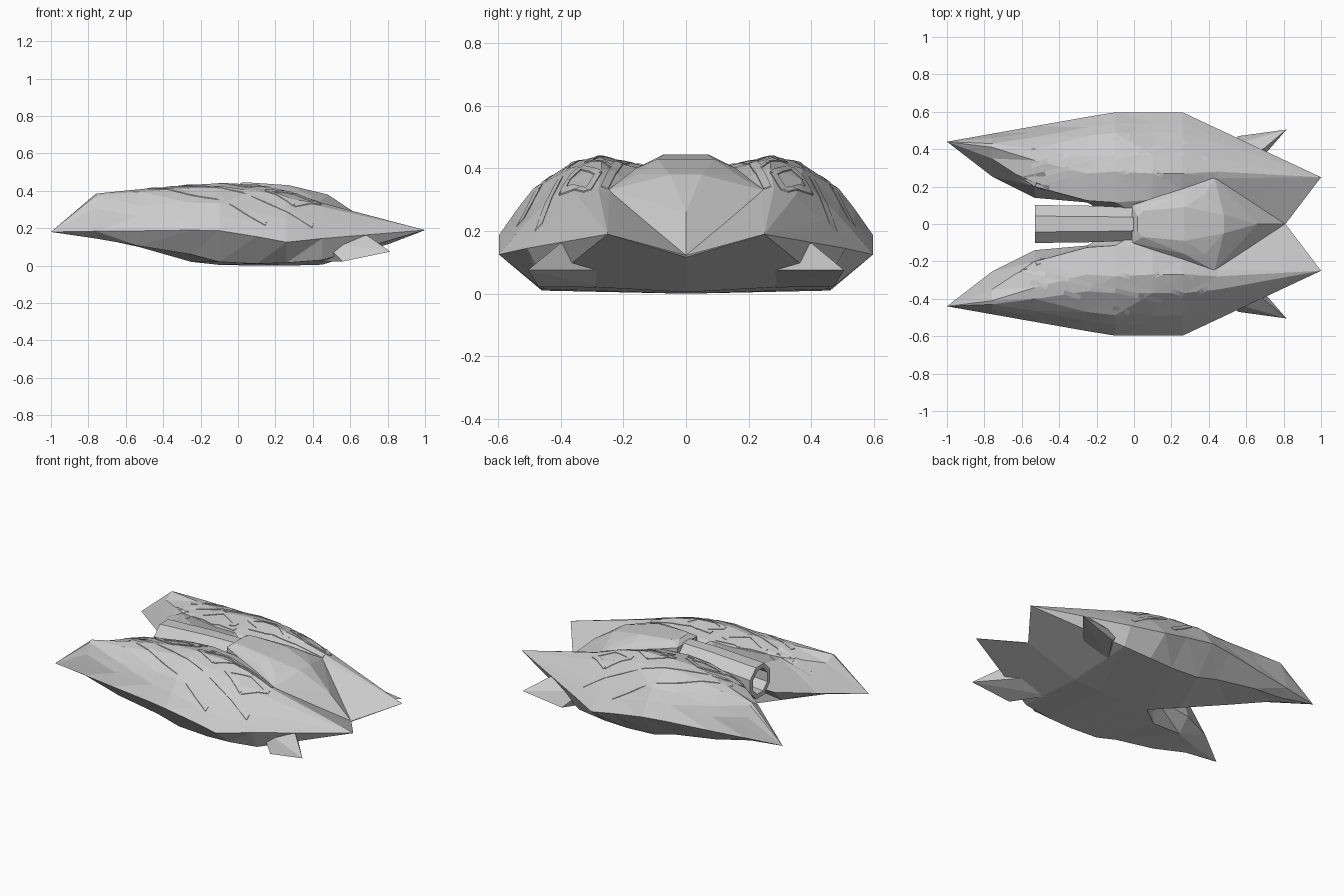
import bpy, bmesh, math
from mathutils import Vector
from mathutils.bvhtree import BVHTree

if "Cube" in bpy.data.objects:
    bpy.data.objects.remove(bpy.data.objects["Cube"])


def finish(bm, name, mirror=True):
    bmesh.ops.remove_doubles(bm, verts=bm.verts, dist=0.0005)
    bmesh.ops.recalc_face_normals(bm, faces=bm.faces)
    me = bpy.data.meshes.new(name)
    bm.to_mesh(me)
    ob = bpy.data.objects.new(name, me)
    bpy.context.collection.objects.link(ob)
    if mirror:
        m = ob.modifiers.new("mirror", 'MIRROR')
        m.use_axis = (False, True, False)
        m.use_mirror_merge = False
    return ob


def loft(bm, rings, close_loop=False):
    vs = [[bm.verts.new(p) for p in r] for r in rings]
    n = len(vs[0])
    pairs = list(zip(vs, vs[1:])) + ([(vs[-1], vs[0])] if close_loop else [])
    for a, b in pairs:
        for i in range(n):
            j = (i + 1) % n
            bm.faces.new((a[i], a[j], b[j], b[i]))
    return vs


def hull(name, pts, mirror=True):
    bm = bmesh.new()
    for p in pts:
        bm.verts.new(p)
    r = bmesh.ops.convex_hull(bm, input=bm.verts)
    junk = [g for g in r["geom_interior"] if isinstance(g, bmesh.types.BMVert)]
    bmesh.ops.delete(bm, geom=junk, context='VERTS')
    return finish(bm, name, mirror)


# side hull section: chine, rounded shoulder, top, inner wall, belly
def section(x, chine_z, belly_z, top, ridge, inner, wall, keel):
    cy = min(.597, .44 + .177 * (x + 1), .597 - .469 * (x - .26))
    chine = Vector((x, cy, chine_z))
    t = Vector((x, *top))
    ring = [chine]
    rise = (.37, .65) if x < 0 else (.29, .52)   # the shoulder is flatter forward
    for fy, fz in zip((.26, .48), rise):
        ring.append(Vector((x, cy + (t.y - cy) * fy, chine_z + (t.z - chine_z) * fz)))
    ring += [t] + [Vector((x, *p)) for p in (ridge, inner, wall, keel)]
    return ring + [Vector((x, min(.46, cy - .06), belly_z))]


tail, nose = Vector((-1, .44, .18)), Vector((1, .25, .19))
rings = [
    [tail] * 9,
    section(-.76, .184, .145, (.43, .375), (.41, .385), (.35, .35), (.255, .19), (.35, .15)),
    section(-.53, .186, .105, (.40, .395), (.34, .408), (.20, .385), (.14, .18), (.22, .10)),
    section(-.25, .19, .06, (.36, .415), (.27, .432), (.125, .40), (.115, .2), (.12, .02)),
    section(-.10, .187, .02, (.37, .415), (.28, .44), (.115, .405), (.03, .2), (0, .004)),
    section(.10, .155, .01, (.37, .40), (.27, .432), (.13, .395), (0, .3), (0, 0)),
    section(.26, .125, .015, (.37, .365), (.27, .40), (.19, .37), (0, .28), (0, 0)),
    section(.45, .145, .03, (.35, .315), (.28, .335), (.245, .325), (0, .21), (0, .005)),
]
# nose section runs straight to the tip, with the notch on the centre line
front = [p.lerp(nose, .655) for p in rings[-1]]
front[6], front[7] = Vector((.81, 0, .122)), Vector((.81, 0, .117))
rings += [front, [nose] * 9]
bm = bmesh.new()
loft(bm, rings)
bmesh.ops.remove_doubles(bm, verts=bm.verts, dist=0.0005)
bmesh.ops.dissolve_degenerate(bm, edges=bm.edges, dist=0.0005)
bmesh.ops.triangulate(bm, faces=bm.faces)
tree = BVHTree.FromBMesh(bm)
finish(bm, "side_hull")

# central canopy with its faceted front
half = [(.02, .04, .445), (-.01, .10, .42), (-.01, .10, .36), (.05, .07, .445),
        (.27, .09, .43), (.27, .16, .40), (.38, .16, .38), (.48, .05, .38),
        (.43, .25, .33), (.66, 0, .26), (.81, 0, .12)]
hull("canopy", [(x, s * y, z) for x, y, z in half for s in (1, -1)], mirror=False)


# rear exhaust tube, octagonal and hollow, rising gently towards the canopy
def octagon(x, r):
    z = .305 + .065 * (x + .53)
    angles = [math.pi / 8 + math.pi / 4 * i for i in range(8)]
    return [(x, r * math.cos(a), z + r * math.sin(a)) for a in angles]


bm = bmesh.new()
loft(bm, [octagon(-.53, .11), octagon(-.2, .105), octagon(.06, .09),
          octagon(.05, .07), octagon(-.53, .08)], close_loop=True)
bm.faces.new([bm.verts.new(p) for p in octagon(-.1, .077)])
finish(bm, "exhaust_tube", mirror=False)

# lower fins
hull("lower_fin", [(.69, .40, .162), (.815, .505, .075), (.56, .47, .022),
                   (.42, .26, .02), (.62, .28, .075), (.45, .40, .13)])


# raised strips that follow the hull surface
def strip(bm, pts, w=.024, h=.004):
    up, down = Vector((0, 0, h)), Vector((0, 0, -.015))
    for a, b in zip(pts, pts[1:]):
        a, b = Vector(a), Vector(b)
        d = (b - a).normalized()
        side = Vector((-d.y, d.x)) * w / 2
        rows = []
        for i in range(9):
            p = a.lerp(b, i / 8)
            l, r = [tree.ray_cast(Vector((q.x, q.y, 2)), Vector((0, 0, -1)))[0]
                    for q in (p + side, p - side)]
            if l and r:
                rows.append([l + up, r + up, r + down, l + down])
        if len(rows) > 1:
            vs = loft(bm, rows)
            bm.faces.new(vs[0])
            bm.faces.new(vs[-1])


bm = bmesh.new()
strip(bm, [(-.55, .31), (.15, .53)])
strip(bm, [(-.60, .24), (.40, .47)])
strip(bm, [(-.70, .28), (-.50, .20), (-.12, .14)])
strip(bm, [(-.05, .19), (.43, .26)])
# diamond panel frames
for cx, cy in ((-.28, .205), (.05, .255), (.30, .335)):
    diamond = [(cx - .15, cy), (cx, cy + .06), (cx + .14, cy - .02), (cx, cy - .055)]
    strip(bm, diamond + diamond[:1])
finish(bm, "hull_trim")
